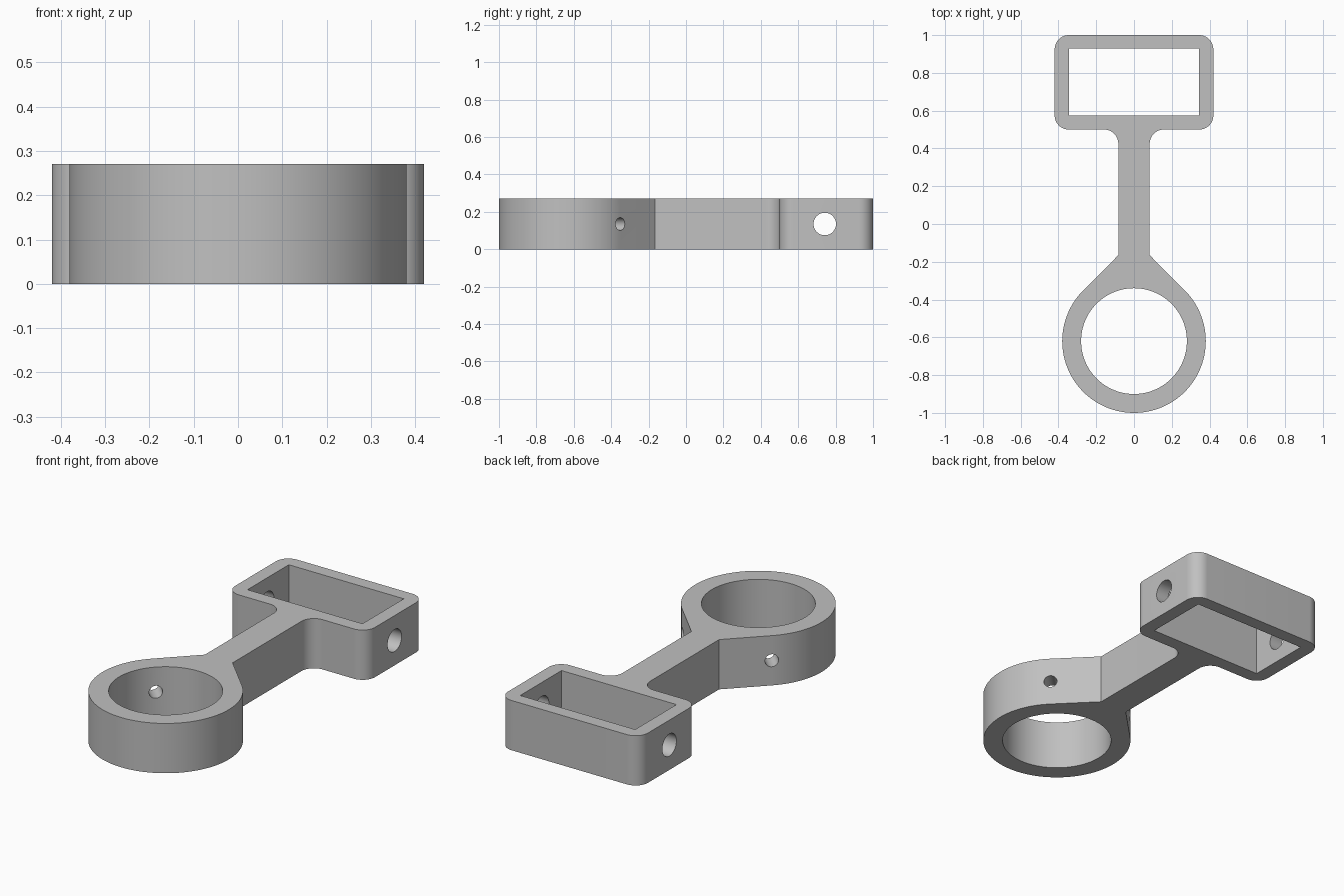
import bpy, bmesh
from math import sin, cos, pi, radians
from mathutils import Matrix, Vector

if "Cube" in bpy.data.objects:
    bpy.data.objects.remove(bpy.data.objects["Cube"], do_unlink=True)

HEIGHT = 0.27
RING = Vector((0, -0.62, HEIGHT / 2))     # centre of the round clamp
CORNER = 0.075                            # fillet and corner radius

grey = bpy.data.materials.new("plain grey")
grey.use_nodes = True
grey.diffuse_color = (0.53, 0.53, 0.53, 1)
grey.node_tree.nodes["Principled BSDF"].inputs["Base Color"].default_value = grey.diffuse_color


def make_object(name, bm):
    bmesh.ops.recalc_face_normals(bm, faces=bm.faces)
    mesh = bpy.data.meshes.new(name)
    bm.to_mesh(mesh)
    bm.free()
    mesh.materials.append(grey)
    obj = bpy.data.objects.new(name, mesh)
    bpy.context.collection.objects.link(obj)
    return obj


def arc(cx, cy, radius, start, end, steps):
    angles = [radians(start + (end - start) * i / steps) for i in range(steps + 1)]
    return [(cx + radius * cos(a), cy + radius * sin(a)) for a in angles]


def cylinder_cutter(name, centre, direction, radius, length, segments):
    bm = bmesh.new()
    turn = Vector(direction).to_track_quat('Z', 'Y').to_matrix().to_4x4()
    bmesh.ops.create_cone(bm, cap_ends=True, segments=segments, radius1=radius,
                          radius2=radius, depth=length,
                          matrix=Matrix.Translation(centre) @ turn)
    return make_object(name, bm)


def box_cutter(name, centre, size):
    bm = bmesh.new()
    bmesh.ops.create_cube(bm, size=1, matrix=Matrix.Translation(centre) @ Matrix.Diagonal((*size, 1)))
    return make_object(name, bm)


# Half outline: ring, tapered neck, arm, fillet, rounded box corners
half = arc(0, RING.y, 0.38, -90, 45, 48)
half.append((0.083, -0.165))
half += arc(0.083 + CORNER, 0.5 - CORNER, CORNER, 180, 90, 16)
half += arc(0.345, 0.5 + CORNER, CORNER, -90, 0, 16)
half += arc(0.345, 1 - CORNER, CORNER, 0, 90, 16)
outline = half + [(-x, y) for x, y in reversed(half[1:])]

# Solid body, extruded from the mirrored outline
bm = bmesh.new()
base = bm.faces.new([bm.verts.new((x, y, 0)) for x, y in outline])
top = bmesh.ops.extrude_face_region(bm, geom=[base], use_keep_orig=True)["geom"]
bmesh.ops.translate(bm, vec=(0, 0, HEIGHT),
                    verts=[v for v in top if isinstance(v, bmesh.types.BMVert)])
body = make_object("clamp_bracket", bm)

# Openings: ring bore, box window, cross pin hole, two angled screw holes
cutters = [
    cylinder_cutter("ring_bore", RING, (0, 0, 1), 0.28, 1, 128),
    box_cutter("box_window", (0, 0.751, HEIGHT / 2), (0.69, 0.354, 1)),
    cylinder_cutter("pin_hole", (0, 0.742, HEIGHT / 2), (1, 0, 0), 0.06, 2, 48),
]
for side, label in ((1, "left"), (-1, "right")):
    way = Vector((side, 1, 0)).normalized()
    cutters.append(cylinder_cutter(label + "_screw_hole", RING + way * 0.36, way, 0.034, 0.3, 32))

bpy.ops.object.select_all(action='DESELECT')
body.select_set(True)
bpy.context.view_layer.objects.active = body
for cutter in cutters:
    cutter.hide_render = True
    cut = body.modifiers.new(cutter.name, 'BOOLEAN')
    cut.operation = 'DIFFERENCE'
    cut.solver = 'EXACT'
    cut.object = cutter
    bpy.ops.object.modifier_apply(modifier=cut.name)
    bpy.data.objects.remove(cutter, do_unlink=True)

bpy.ops.object.shade_smooth_by_angle(angle=radians(25))
